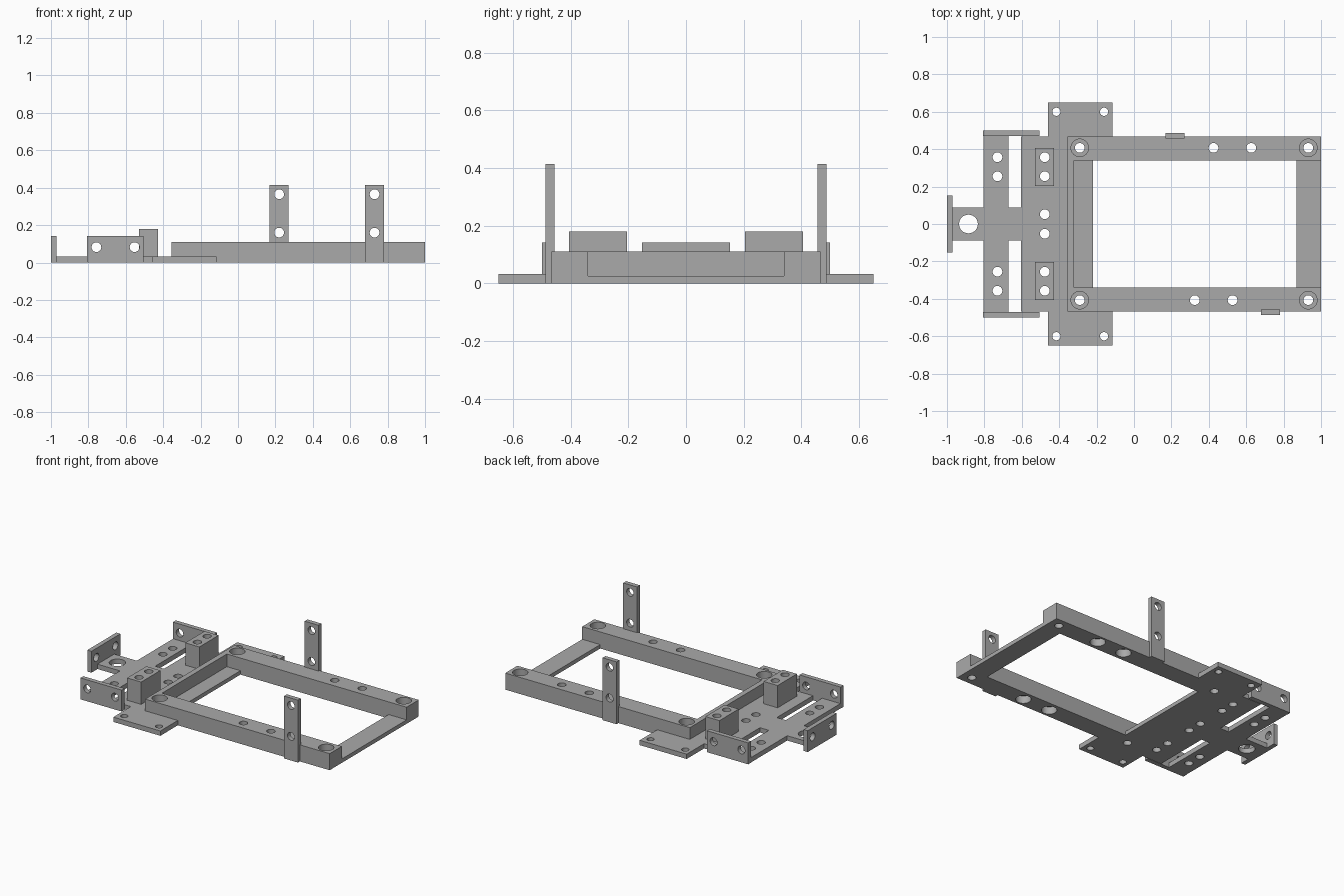
import bpy, bmesh, math
from mathutils import Matrix

cube = bpy.data.objects.get("Cube")
if cube:
    bpy.data.objects.remove(cube, do_unlink=True)

grey = bpy.data.materials.new("plain grey")
grey.use_nodes = True
colour = (0.4, 0.4, 0.4, 1)
grey.diffuse_color = colour
grey.node_tree.nodes["Principled BSDF"].inputs["Base Color"].default_value = colour


def make_object(name, bm):
    bmesh.ops.recalc_face_normals(bm, faces=bm.faces)
    mesh = bpy.data.meshes.new(name)
    bm.to_mesh(mesh)
    bm.free()
    mesh.materials.append(grey)
    obj = bpy.data.objects.new(name, mesh)
    bpy.context.collection.objects.link(obj)
    return obj


def prism(name, outline, z0, z1):
    """Extrude a flat outline from z0 up to z1."""
    bm = bmesh.new()
    face = bm.faces.new([bm.verts.new((x, y, z0)) for x, y in outline])
    up = bmesh.ops.extrude_face_region(bm, geom=[face])["geom"]
    top = [v for v in up if isinstance(v, bmesh.types.BMVert)]
    bmesh.ops.translate(bm, verts=top, vec=(0, 0, z1 - z0))
    return make_object(name, bm)


def box(name, xs, ys, zs):
    (a, b), (c, d) = xs, ys
    return prism(name, [(a, c), (b, c), (b, d), (a, d)], *zs)


def drill(obj, holes):
    """Cut round holes, each given as (centre, radius, length, axis)."""
    for centre, radius, length, axis in holes:
        bm = bmesh.new()
        turn = {"X": Matrix.Rotation(math.pi / 2, 4, "Y"),
                "Y": Matrix.Rotation(math.pi / 2, 4, "X"),
                "Z": Matrix.Identity(4)}[axis]
        bmesh.ops.create_cone(bm, cap_ends=True, segments=32, radius1=radius,
                              radius2=radius, depth=length,
                              matrix=Matrix.Translation(centre) @ turn)
        cutter = make_object("hole_cutter", bm)
        cutter.hide_render = True
        mod = obj.modifiers.new("hole", "BOOLEAN")
        mod.operation, mod.solver, mod.object = "DIFFERENCE", "EXACT", cutter
        graph = bpy.context.evaluated_depsgraph_get()
        mesh = bpy.data.meshes.new_from_object(obj.evaluated_get(graph))
        obj.modifiers.clear()
        obj.data = mesh
        bpy.data.objects.remove(cutter, do_unlink=True)
    bpy.ops.object.select_all(action="DESELECT")
    obj.select_set(True)
    bpy.context.view_layer.objects.active = obj
    bpy.ops.object.shade_smooth_by_angle(angle=math.radians(30))


R = 0.026          # bolt hole radius
BORE = 0.047       # counterbore radius
RAIL_Z = 0.11      # rail height
PLATE_Z = 0.032    # base plate thickness


def span(side, a, b):
    return tuple(sorted((side * a, side * b)))


# Long rails with counterbored bolt holes, and the upright posts
for side, name, rail_holes, post_x in ((-1, "front", (0.325, 0.527), 0.73),
                                       (1, "rear", (0.425, 0.627), 0.22)):
    rail = box(name + "_rail", (-0.355, 1), span(side, 0.34, 0.467), (0, RAIL_Z))
    y = side * 0.407
    holes = []
    for x in (-0.29, 0.932):
        holes += [((x, y, 0), R, 1, "Z"), ((x, y, RAIL_Z), BORE, 0.1, "Z")]
    for x in rail_holes:
        holes += [((x, y, 0), R, 1, "Z"), ((x, y, 0), BORE, 0.1, "Z")]
    drill(rail, holes)

    post = box(name + "_post", (post_x - 0.051, post_x + 0.051),
               span(side, 0.457, 0.487), (0, 0.414))
    drill(post, [((post_x, side * 0.47, z), R, 0.2, "Y") for z in (0.16, 0.365)])

# Cross members of the frame
box("cross_wall", (-0.355, -0.32), (-0.34, 0.34), (0, RAIL_Z))
box("inner_ledge", (-0.32, -0.22), (-0.34, 0.34), (0, 0.026))
box("end_bar", (0.868, 1), (-0.34, 0.34), (0, 0.026))

# Base plate with neck, slots and side tabs
half = [(-0.97, 0.088), (-0.805, 0.088), (-0.805, 0.47), (-0.67, 0.47),
        (-0.67, 0.088), (-0.605, 0.088), (-0.605, 0.467), (-0.46, 0.467),
        (-0.46, 0.65), (-0.115, 0.65), (-0.115, 0.467), (-0.355, 0.467)]
plate = prism("base_plate", half + [(x, -y) for x, y in reversed(half)], 0, PLATE_Z)
plate_holes = [((-0.885, 0, 0), 0.05, 1, "Z")]
for s in (-1, 1):
    plate_holes += [((x, s * 0.6, 0), 0.022, 1, "Z") for x in (-0.415, -0.16)]
    plate_holes += [((x, s * y, 0), R, 1, "Z") for x in (-0.73, -0.477) for y in (0.255, 0.357)]
    plate_holes.append(((-0.477, s * 0.052, 0), R, 1, "Z"))
drill(plate, plate_holes)

# Raised mounting blocks and upright side brackets
for s, name in ((-1, "front"), (1, "rear")):
    block = box(name + "_block", (-0.53, -0.427), span(s, 0.204, 0.406), (PLATE_Z, 0.18))
    drill(block, [((-0.477, s * y, 0), R, 1, "Z") for y in (0.255, 0.357)])
    bracket = box(name + "_bracket", (-0.807, -0.504), span(s, 0.47, 0.5), (0, 0.142))
    drill(bracket, [((x, s * 0.485, 0.082), R, 0.2, "Y") for x in (-0.757, -0.553)])

# Upright bracket at the end of the neck
neck_bracket = box("neck_bracket", (-1, -0.97), (-0.152, 0.152), (0, 0.142))
drill(neck_bracket, [((-0.985, y, 0.082), R, 0.2, "X") for y in (-0.1, 0.1)])
